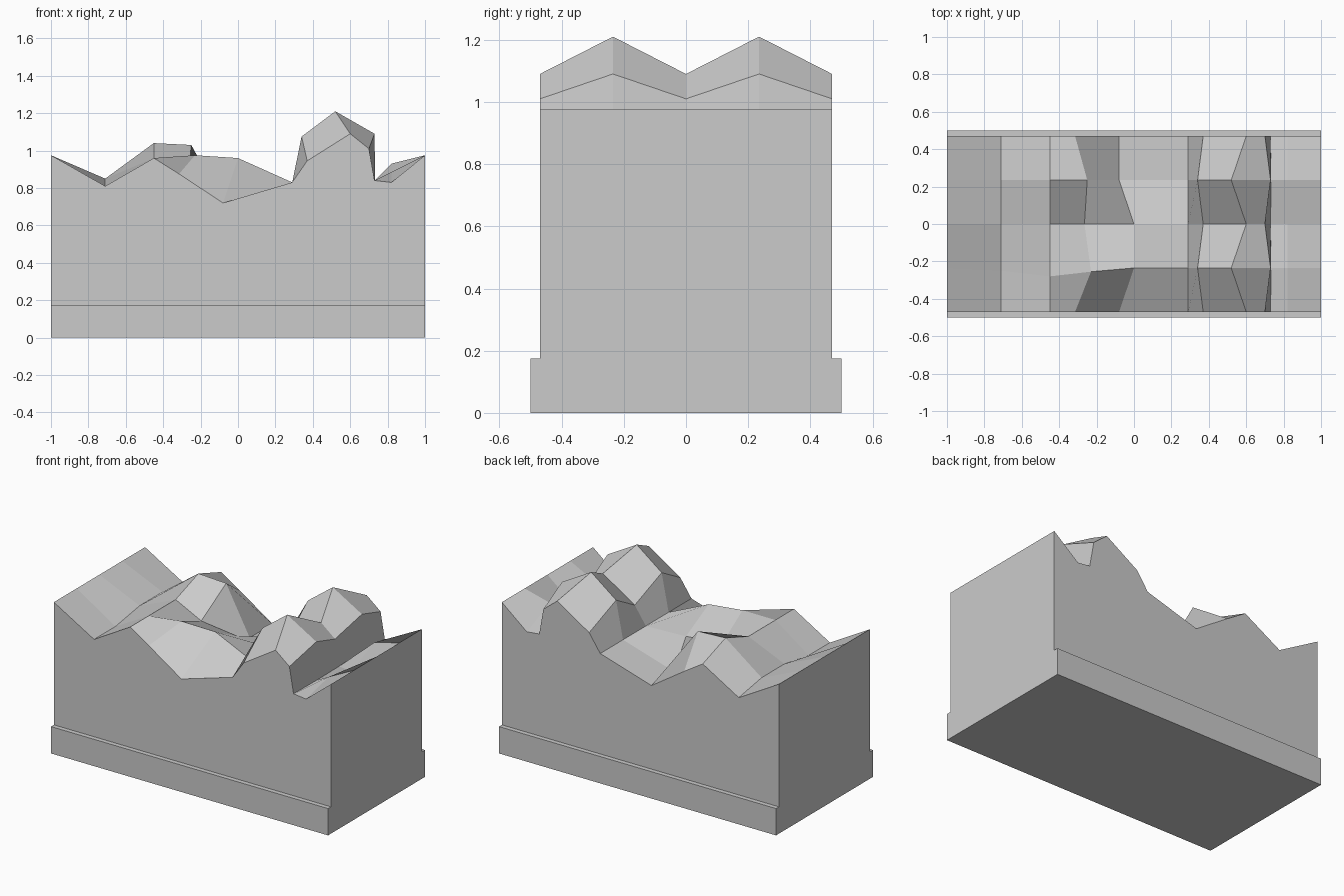
import bpy
import bmesh

cube = bpy.data.objects.get("Cube")
if cube:
    bpy.data.objects.remove(cube, do_unlink=True)

HALF_LENGTH, HALF_DEPTH = 1.0, 0.47
PLINTH_TOP = 0.175

stone = bpy.data.materials.new("light_grey_stone")
stone.use_nodes = True
grey = (0.6, 0.6, 0.6, 1)
stone.diffuse_color = grey
stone.node_tree.nodes["Principled BSDF"].inputs["Base Color"].default_value = grey


def make_object(name, bm):
    bmesh.ops.recalc_face_normals(bm, faces=bm.faces)
    mesh = bpy.data.meshes.new(name)
    bm.to_mesh(mesh)
    bm.free()
    mesh.materials.append(stone)
    obj = bpy.data.objects.new(name, mesh)
    bpy.context.collection.objects.link(obj)
    return obj


# Plinth: a plain slab, slightly deeper than the block
bm = bmesh.new()
bmesh.ops.create_cube(bm, size=1)
for v in bm.verts:
    v.co.x *= 2 * HALF_LENGTH
    v.co.z = (v.co.z + 0.5) * PLINTH_TOP
make_object("plinth", bm)

# Terrain sections (x, z), from front to back
left_edge = [(-1, .975), (-.71, .81), (-.45, .96)]
dip = [(-.315, .875), (-.08, .72), (.29, .83)]
hump_valley = [(.37, .945), (.6, 1.09), (.7, 1.01), (.73, .84)]
hump_ridge = [(.34, 1.075), (.52, 1.21), (.73, 1.09), (.733, .84)]


def right_edge(height):
    return [(.82, height), (1, .975)]


outer = left_edge + dip + hump_valley + right_edge(.83)
front_ridge = (left_edge + [(-.23, .975), (0, .96), dip[-1]]
               + hump_ridge + right_edge(.885))
middle = ([left_edge[0], (-.71, .85), (-.45, .96), (-.265, .87), (0, .84), dip[-1]]
          + hump_valley + right_edge(.83))
back_ridge = ([left_edge[0], (-.71, .85), (-.45, 1.04), (-.25, 1.03)] + dip[1:]
              + hump_ridge + right_edge(.93))
sections = [outer, front_ridge, middle, back_ridge, outer]

# Terrain surface: bridge the sections
bm = bmesh.new()
rows = []
for i, section in enumerate(sections):
    y = HALF_DEPTH * (i / 2 - 1)
    rows.append([bm.verts.new((x, y, z)) for x, z in section])
# The front ridge bends towards the front near its left end
for column, shift in ((1, .015), (2, .045), (3, .02)):
    rows[1][column].co.y -= shift


def bridge(a, b):
    for j in range(len(a) - 1):
        bm.faces.new((a[j], a[j + 1], b[j + 1], b[j]))


for a, b in zip(rows, rows[1:]):
    bridge(a, b)

# Block walls: drop every border down to the plinth
border = (rows[0] + [r[-1] for r in rows[1:]]
          + rows[-1][-2::-1] + [r[0] for r in rows[-2:0:-1]])
foot = [bm.verts.new((v.co.x, v.co.y, PLINTH_TOP)) for v in border]
bridge(border + border[:1], foot + foot[:1])
bm.faces.new(foot)
make_object("terrain_block", bm)
